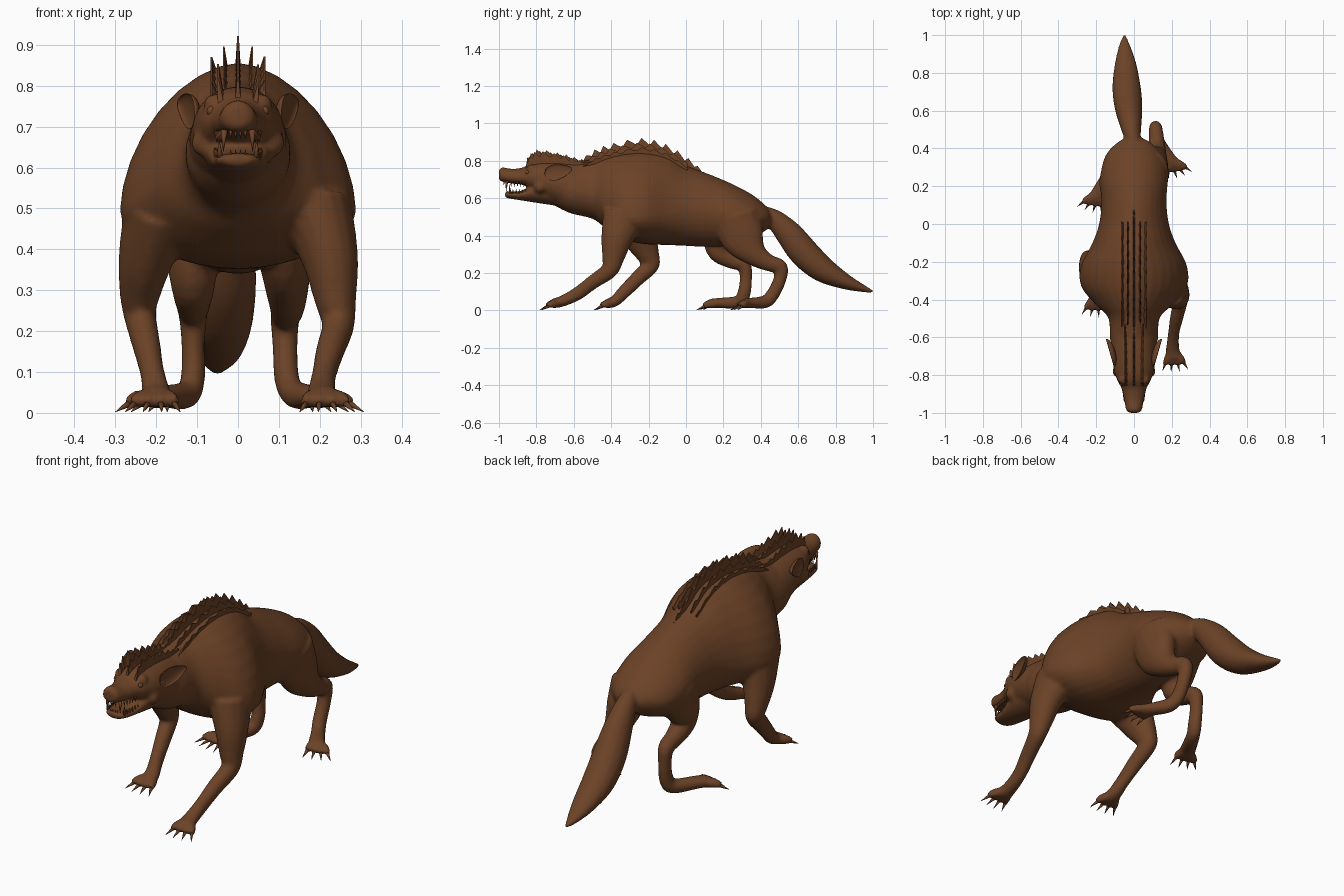
import bpy, bmesh, math
from mathutils import Vector, Matrix

if "Cube" in bpy.data.objects:
    bpy.data.objects.remove(bpy.data.objects["Cube"])

brown = bpy.data.materials.new("brown_fur")
brown.use_nodes = True
colour = (0.15, 0.055, 0.02, 1)
brown.diffuse_color = colour
shader = brown.node_tree.nodes["Principled BSDF"]
shader.inputs["Base Color"].default_value = colour
shader.inputs["Roughness"].default_value = 0.8


def resample(keys, steps):
    """Smooth curve through key tuples of any length."""
    out = []
    for i in range(len(keys) - 1):
        a, b, c, d = (keys[min(max(i + k, 0), len(keys) - 1)] for k in (-1, 0, 1, 2))
        for s in range(steps):
            t = s / steps
            out.append([q + t / 2 * (r - p + t * (2*p - 5*q + 4*r - s2 + t * (3*(q - r) + s2 - p)))
                        for p, q, r, s2 in zip(a, b, c, d)])
    return out + [list(keys[-1])]


def skin_rings(bm, rings):
    """Bridge rings of points into a closed tube."""
    rows = [[bm.verts.new(p) for p in ring] for ring in rings]
    n = len(rows[0])
    for a, b in zip(rows, rows[1:]):
        for i in range(n):
            j = (i + 1) % n
            bm.faces.new((a[i], a[j], b[j], b[i]))
    bm.faces.new(rows[0][::-1])
    bm.faces.new(rows[-1])


def trunk(bm, keys, power=2.0, sides=32):
    """Upright sections: y, half width, widest height, top, bottom."""
    rings = []
    for y, w, mid, top, low in resample(keys, 5):
        ring = []
        for i in range(sides):
            a = math.tau * i / sides
            c, s = math.cos(a), math.sin(a)
            e = 2 / power if s > 0 else 1
            x = math.copysign(abs(c) ** e, c) * w
            z = mid + (s ** e * (top - mid) if s > 0 else s * (mid - low))
            ring.append((x, y, z))
        rings.append(ring)
    skin_rings(bm, rings)


def limb(bm, keys, sides=16, steps=4):
    """Tube along a path: x, y, z, sideways radius, other radius."""
    pts = resample(keys, steps)
    rings = []
    for i, (x, y, z, rx, rz) in enumerate(pts):
        t = Vector(pts[min(i + 1, len(pts) - 1)][:3]) - Vector(pts[max(i - 1, 0)][:3])
        t.normalize()
        side = Vector((1, 0, 0))
        side = (side - side.dot(t) * t).normalized()
        up = t.cross(side)
        angles = [math.tau * k / sides for k in range(sides)]
        rings.append([Vector((x, y, z)) + side * math.cos(a) * rx + up * math.sin(a) * rz
                      for a in angles])
    skin_rings(bm, rings)


def spike(bm, base, tip, r):
    limb(bm, [(*base, r, r), (*tip, r * 0.05, r * 0.05)], 7, 2)


def finish(name, bm, smooth=True):
    bmesh.ops.recalc_face_normals(bm, faces=bm.faces)
    mesh = bpy.data.meshes.new(name)
    bm.to_mesh(mesh)
    bm.free()
    for p in mesh.polygons:
        p.use_smooth = smooth
    mesh.materials.append(brown)
    ob = bpy.data.objects.new(name, mesh)
    bpy.context.scene.collection.objects.link(ob)
    return ob


skin, claws = bmesh.new(), bmesh.new()

# Torso and neck
trunk(skin, [(-.72, .08, .66, .77, .57), (-.62, .125, .64, .79, .52), (-.5, .135, .62, .81, .49),
             (-.43, .2, .56, .83, .44), (-.33, .28, .5, .85, .38), (-.22, .28, .5, .855, .355),
             (-.1, .22, .51, .835, .35), (0, .185, .53, .775, .345), (.12, .172, .53, .73, .34),
             (.25, .178, .51, .675, .35), (.36, .152, .49, .615, .39), (.43, .09, .5, .555, .43),
             (.46, .03, .49, .51, .46)], power=1.75)

# Skull with muzzle, then the dropped lower jaw
trunk(skin, [(-1, .02, .725, .75, .7), (-.985, .042, .72, .766, .688), (-.93, .052, .71, .757, .678),
             (-.87, .067, .71, .765, .67), (-.83, .088, .71, .787, .645), (-.77, .107, .7, .797, .6),
             (-.68, .118, .67, .797, .56), (-.6, .12, .65, .79, .53)])
trunk(skin, [(-.968, .03, .62, .634, .605), (-.945, .054, .62, .636, .598), (-.88, .066, .62, .64, .588),
             (-.8, .082, .64, .68, .575), (-.7, .09, .65, .7, .56)])

# Front legs, one stepping forward
limb(skin, [(.19, -.33, .5, .09, .12), (.225, -.37, .38, .07, .085), (.238, -.39, .28, .052, .06),
            (.245, -.41, .215, .04, .046), (.225, -.5, .15, .035, .038), (.21, -.58, .09, .03, .036),
            (.205, -.66, .05, .036, .03), (.21, -.71, .037, .046, .026)])
limb(skin, [(-.19, -.28, .5, .09, .13), (-.225, -.24, .38, .068, .09), (-.24, -.2, .29, .05, .06),
            (-.24, -.19, .24, .04, .046), (-.225, -.26, .17, .035, .04), (-.21, -.33, .1, .03, .036),
            (-.2, -.38, .05, .036, .03), (-.2, -.42, .037, .046, .026)])

# Hind legs
limb(skin, [(.1, .26, .5, .085, .13), (.115, .31, .38, .066, .115), (.12, .37, .3, .052, .068),
            (.12, .44, .255, .042, .046), (.115, .505, .23, .036, .04), (.115, .5, .16, .031, .035),
            (.12, .46, .08, .031, .036), (.14, .42, .045, .032, .035), (.185, .345, .04, .038, .028),
            (.21, .31, .036, .044, .026)])
limb(skin, [(-.1, .22, .5, .085, .13), (-.11, .18, .38, .066, .095), (-.11, .18, .31, .054, .06),
            (-.11, .25, .265, .042, .044), (-.11, .31, .24, .036, .038), (-.11, .32, .17, .029, .033),
            (-.11, .31, .09, .03, .036), (-.125, .28, .045, .032, .035), (-.18, .18, .04, .038, .028),
            (-.205, .13, .036, .044, .026)])

# Bushy tail
limb(skin, [(0, .4, .52, .035, .04), (-.01, .47, .49, .046, .052), (-.02, .55, .41, .062, .072),
            (-.03, .63, .31, .075, .08), (-.04, .73, .22, .075, .07), (-.045, .85, .155, .057, .043),
            (-.05, .94, .12, .032, .022), (-.05, 1, .1, .008, .008)])

# Four spread toes and claws on each paw; heading is measured outward from forward
for x, y, heading in ((.21, -.69, .1), (-.2, -.4, -.1), (.205, .33, .5), (-.2, .15, -.45)):
    for k in (-1.5, -.5, .5, 1.5):
        a = heading + k * 0.3
        d = Vector((math.sin(a), -math.cos(a), 0))
        root = Vector((x + k * 0.018, y, 0.034))
        knuckle, end = root + d * 0.03, root + d * 0.058
        end.z = 0.024
        limb(skin, [(*root, .016, .02), (*knuckle, .017, .022), (*end, .013, .015)], 10)
        tip = end + d * 0.036
        tip.z = 0.002
        spike(claws, end - d * 0.01, tip, 0.009)
finish("claws", claws)

# Brow and cheek swellings
for s in (-1, 1):
    for place, size in (((s * .058, -.825, .755), .026), ((s * .08, -.78, .66), .035)):
        bmesh.ops.create_uvsphere(skin, u_segments=16, v_segments=10, radius=size,
                                  matrix=Matrix.Translation(place))

# Blend everything into one skin
body = finish("body", skin)
fuse = body.modifiers.new("fuse", "REMESH")
fuse.mode = "VOXEL"
fuse.voxel_size = 0.009
fuse.use_smooth_shade = True
soften = body.modifiers.new("soften", "SMOOTH")
soften.factor = 0.5
soften.iterations = 6

# Fangs and small teeth
teeth = bmesh.new()
for s in (-1, 1):
    spike(teeth, (s * .034, -.958, .692), (s * .036, -.962, .638), .009)
    spike(teeth, (s * .044, -.94, .625), (s * .047, -.945, .672), .008)
    for i in range(5):
        y = -.935 + i * .017
        spike(teeth, (s * (.04 + i * .003), y, .69), (s * (.04 + i * .003), y, .66), .006)
        spike(teeth, (s * (.046 + i * .003), y + .01, .625), (s * (.046 + i * .003), y + .01, .65), .006)
    for x in (.006, .018):
        spike(teeth, (s * x, -.972, .695), (s * x, -.974, .67), .006)
        spike(teeth, (s * x, -.955, .62), (s * x, -.958, .646), .005)
finish("teeth", teeth)

# Eyes, nostrils' pad and cupped, swept-back ears
face = bmesh.new()
for s in (-1, 1):
    bmesh.ops.create_uvsphere(face, u_segments=14, v_segments=8, radius=0.013,
                              matrix=Matrix.Translation((s * .064, -.846, .738)))
    ear = bmesh.ops.create_uvsphere(face, u_segments=24, v_segments=16, radius=1)["verts"]
    for v in ear:
        if v.co.x > 0:
            v.co.x *= -0.4
        v.co.z *= 1 - 0.35 * v.co.y
        v.co = Matrix.Rotation(0.2, 3, "X") @ Vector((v.co.x * .03, v.co.y * .078, v.co.z * .04))
        v.co = Matrix.Rotation(-0.28, 3, "Z") @ v.co + Vector((.128, -.682, .742))
        v.co.x *= s
finish("eyes_and_ears", face)


def crest(bm, x, keys, drop, phase):
    """Thin ragged blade of hair: keys give y, base height, top height."""
    rows = []
    for i, (y, low, top) in enumerate(resample(keys, 6)):
        rise = (1, 0.8, 0.6)[(i + phase) % 3]
        top = low + (top - drop - low) * rise
        lean = x * 1.25
        rows.append([(x - .009, y, low - .02), (x + .009, y, low - .02),
                     (lean + .002, y + .012, top), (lean - .002, y + .012, top)])
    skin_rings(bm, rows)


# Mane along the shoulders and tufts on the crown
mane = bmesh.new()
back = [(-.58, .78, .8), (-.5, .79, .86), (-.4, .81, .895), (-.25, .83, .922),
        (-.12, .81, .89), (0, .75, .815), (.085, .72, .74)]
crown = [(-.86, .76, .82), (-.81, .775, .86), (-.7, .78, .845), (-.61, .77, .82), (-.54, .77, .8)]
for phase, (x, drop) in enumerate(((0, 0), (.028, .025), (-.028, .025), (.052, .05), (-.052, .05))):
    crest(mane, x, back if x == 0 else back[:-1], drop, phase)
    if drop < .04:
        crest(mane, x * 1.4, crown, drop * .3, phase)
finish("mane", mane, smooth=False)
